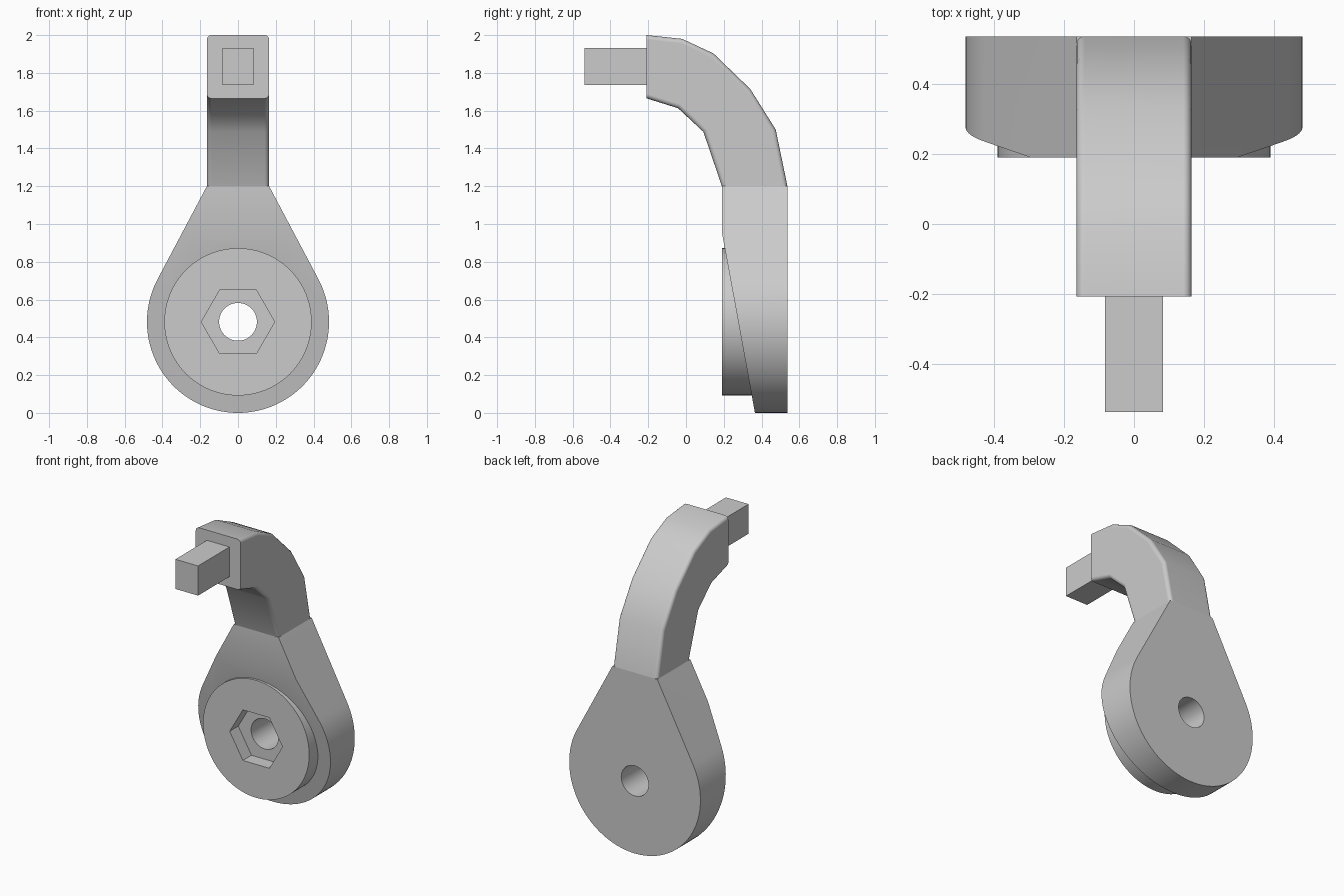
import bpy, bmesh, math
from mathutils import Vector

cube = bpy.data.objects.get("Cube")
if cube:
    bpy.data.objects.remove(cube, do_unlink=True)

grey = bpy.data.materials.new("light grey")
grey.use_nodes = True
colour = (0.6, 0.6, 0.6, 1)
grey.diffuse_color = colour
grey.node_tree.nodes["Principled BSDF"].inputs["Base Color"].default_value = colour

HUB_Z, HUB_R = 0.482, 0.482
ARM_W, NECK_Z = 0.165, 1.2
FRONT, BACK = 0.19, 0.537


def extrude(points, offset):
    """Solid from a flat outline of 3D points pushed along an offset."""
    bm = bmesh.new()
    face = bm.faces.new([bm.verts.new(p) for p in points])
    result = bmesh.ops.extrude_face_region(bm, geom=[face], use_keep_orig=True)
    moved = [v for v in result["geom"] if isinstance(v, bmesh.types.BMVert)]
    bmesh.ops.translate(bm, verts=moved, vec=offset)
    bmesh.ops.recalc_face_normals(bm, faces=bm.faces)
    return bm


def make(name, bm):
    mesh = bpy.data.meshes.new(name)
    bm.to_mesh(mesh)
    bm.free()
    obj = bpy.data.objects.new(name, mesh)
    bpy.context.collection.objects.link(obj)
    mesh.materials.append(grey)
    return obj


def activate(obj):
    bpy.ops.object.select_all(action='DESELECT')
    obj.select_set(True)
    bpy.context.view_layer.objects.active = obj


def combine(target, tool, operation):
    activate(target)
    mod = target.modifiers.new("Combine", 'BOOLEAN')
    mod.operation, mod.solver, mod.object = operation, 'EXACT', tool
    bpy.ops.object.modifier_apply(modifier=mod.name)
    bpy.data.objects.remove(tool, do_unlink=True)


def smooth(obj):
    activate(obj)
    bpy.ops.object.shade_smooth_by_angle(angle=math.radians(31))


def disc(name, radius, sides, y0, y1):
    ring = [(radius * math.cos(2 * math.pi * i / sides), y0,
             HUB_Z + radius * math.sin(2 * math.pi * i / sides)) for i in range(sides)]
    return make(name, extrude(ring, (0, y1 - y0, 0)))


# Teardrop hub: round below, straight tangents up to the neck
rise = NECK_Z - HUB_Z
tangent = math.atan2(rise, ARM_W) - math.acos(HUB_R / math.hypot(ARM_W, rise))
steps = 72
outline = [(ARM_W, BACK, NECK_Z)]
for i in range(steps + 1):
    a = tangent - (math.pi + 2 * tangent) * i / steps
    outline.append((HUB_R * math.cos(a), BACK, HUB_Z + HUB_R * math.sin(a)))
outline.append((-ARM_W, BACK, NECK_Z))
bm = extrude(outline, (0, FRONT - BACK, 0))

# Slanted lower front of the hub
slant_top, slant_foot = Vector((0, FRONT, 0.955)), Vector((0, 0.365, 0))
along = slant_foot - slant_top
normal = Vector((0, along.z, -along.y))
cut = bmesh.ops.bisect_plane(bm, geom=bm.verts[:] + bm.edges[:] + bm.faces[:],
                             plane_co=slant_top, plane_no=normal, clear_outer=True)
rim = [e for e in cut["geom_cut"] if isinstance(e, bmesh.types.BMEdge)]
bmesh.ops.holes_fill(bm, edges=[e for e in rim if e.is_boundary])
bmesh.ops.recalc_face_normals(bm, faces=bm.faces)
hub = make("hub", bm)

# Round boss, hexagonal pocket and through hole
combine(hub, disc("boss", 0.39, 96, FRONT, 0.45), 'UNION')
combine(hub, disc("hex_pocket", 0.194, 6, FRONT - 0.1, FRONT + 0.09), 'DIFFERENCE')
combine(hub, disc("bolt_hole", 0.1, 48, FRONT - 0.2, BACK + 0.2), 'DIFFERENCE')
smooth(hub)

# Curved arm, extruded sideways, with rounded long edges
outer = [(BACK, NECK_Z), (0.475, 1.5), (0.34, 1.715), (0.145, 1.903), (-0.02, 1.98), (-0.208, 2)]
inner = [(-0.208, 1.665), (-0.042, 1.613), (0.092, 1.488), (FRONT, NECK_Z)]
bm = extrude([(-ARM_W, y, z) for y, z in outer + inner], (2 * ARM_W, 0, 0))


def is_cap(face):
    ys = [v.co.y for v in face.verts]
    zs = [v.co.z for v in face.verts]
    return max(ys) - min(ys) < 1e-4 or max(zs) - min(zs) < 1e-4


long_edges = [e for e in bm.edges
              if any(abs(f.normal.x) > 0.9 for f in e.link_faces)
              and not any(is_cap(f) for f in e.link_faces)]
bmesh.ops.bevel(bm, geom=long_edges, offset=0.024, offset_type='OFFSET',
                segments=4, profile=0.5, affect='EDGES', clamp_overlap=True)
arm = make("arm", bm)
smooth(arm)
weighted = arm.modifiers.new("Even shading", 'WEIGHTED_NORMAL')
weighted.keep_sharp = True

# Square peg at the arm's end
peg_x, peg_low, peg_high = 0.083, 1.735, 1.932
peg = [(-peg_x, -0.538, peg_low), (peg_x, -0.538, peg_low),
       (peg_x, -0.538, peg_high), (-peg_x, -0.538, peg_high)]
make("square_peg", extrude(peg, (0, 0.34, 0)))
